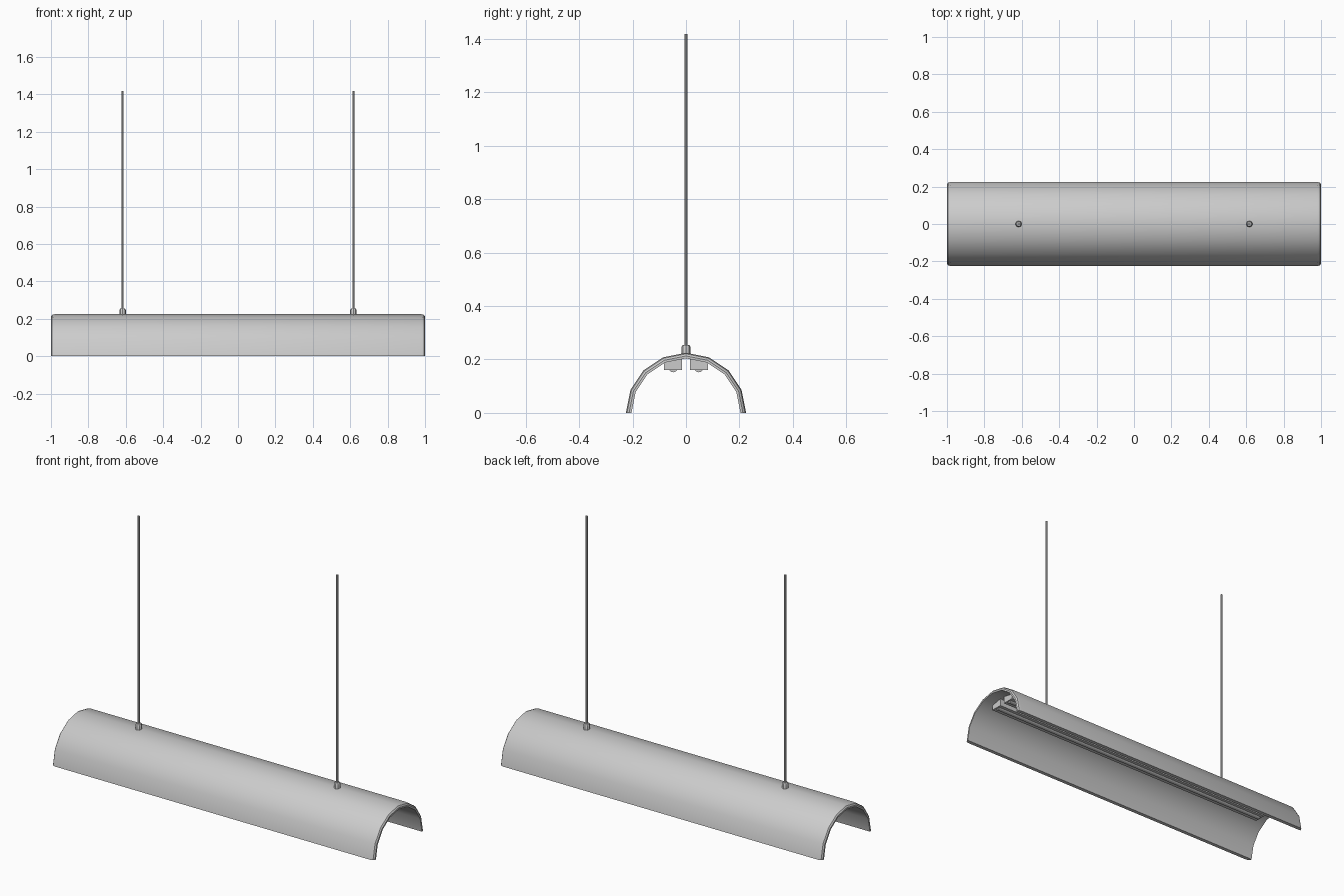
import bpy, bmesh, math

if "Cube" in bpy.data.objects:
    bpy.data.objects.remove(bpy.data.objects["Cube"])

def finish(name, bm):
    bmesh.ops.recalc_face_normals(bm, faces=bm.faces)
    me = bpy.data.meshes.new(name)
    bm.to_mesh(me)
    bm.free()
    ob = bpy.data.objects.new(name, me)
    bpy.context.collection.objects.link(ob)
    bpy.context.view_layer.objects.active = ob
    for o in bpy.context.selected_objects:
        o.select_set(False)
    ob.select_set(True)
    bpy.ops.object.shade_smooth_by_angle(angle=math.radians(32))
    return ob

def sweep(name, profile, point, steps, closed):
    """Sweep a closed profile through steps; point(p, i) places each vertex."""
    bm = bmesh.new()
    rings = [[bm.verts.new(point(p, i)) for p in profile] for i in range(steps)]
    n = len(profile)
    for a, b in zip(rings, rings[1:]):
        for k in range(n):
            bm.faces.new((a[k], a[(k + 1) % n], b[(k + 1) % n], b[k]))
    if closed:
        bm.faces.new(rings[0])
        bm.faces.new(rings[-1])
    return finish(name, bm)

def stack(name, x, rings, sides):
    """Upright round part from (radius, height) rings."""
    circle = [2 * math.pi * k / sides for k in range(sides)]
    return sweep(name, circle, lambda a, i: (
        x + rings[i][0] * math.cos(a), rings[i][0] * math.sin(a), rings[i][1]), len(rings), True)

# Half-round shade: wall profile (x, radius) with rounded outer end edges
half = [(0.98, 0.225), (0.994, 0.221), (1.0, 0.213), (1.0, 0.204)]
wall = half + [(-x, r) for x, r in reversed(half)]
def arch(p, i):
    a = math.pi * i / 8
    return (p[0], p[1] * math.cos(a), p[1] * math.sin(a))
sweep("shade", wall, arch, 9, True)

for side, s in (("left", -1), ("right", 1)):
    # Hanging rod and its collar
    x = 0.617 * s
    stack(side + "_rod", x, [(0.006, 0.21), (0.006, 1.418)], 8)
    stack(side + "_collar", x, [(0.017, 0.21), (0.017, 0.247), (0.012, 0.255)], 8)

for side, s in (("front", -1), ("back", 1)):
    # Lamp housing under the crown of the shade
    box = [(0.015, 0.16), (0.082, 0.16), (0.082, 0.203), (0.015, 0.203)]
    sweep(side + "_lamp_housing", box,
          lambda p, i: ((-0.93, 0.93)[i], s * p[0], p[1]), 2, True)
    # Lamp tube partly sunk into the housing
    tube = [2 * math.pi * k / 12 for k in range(12)]
    sweep(side + "_lamp_tube", tube, lambda a, i: (
        (-0.92, 0.92)[i], s * 0.048 + 0.018 * math.cos(a), 0.17 + 0.018 * math.sin(a)), 2, True)
